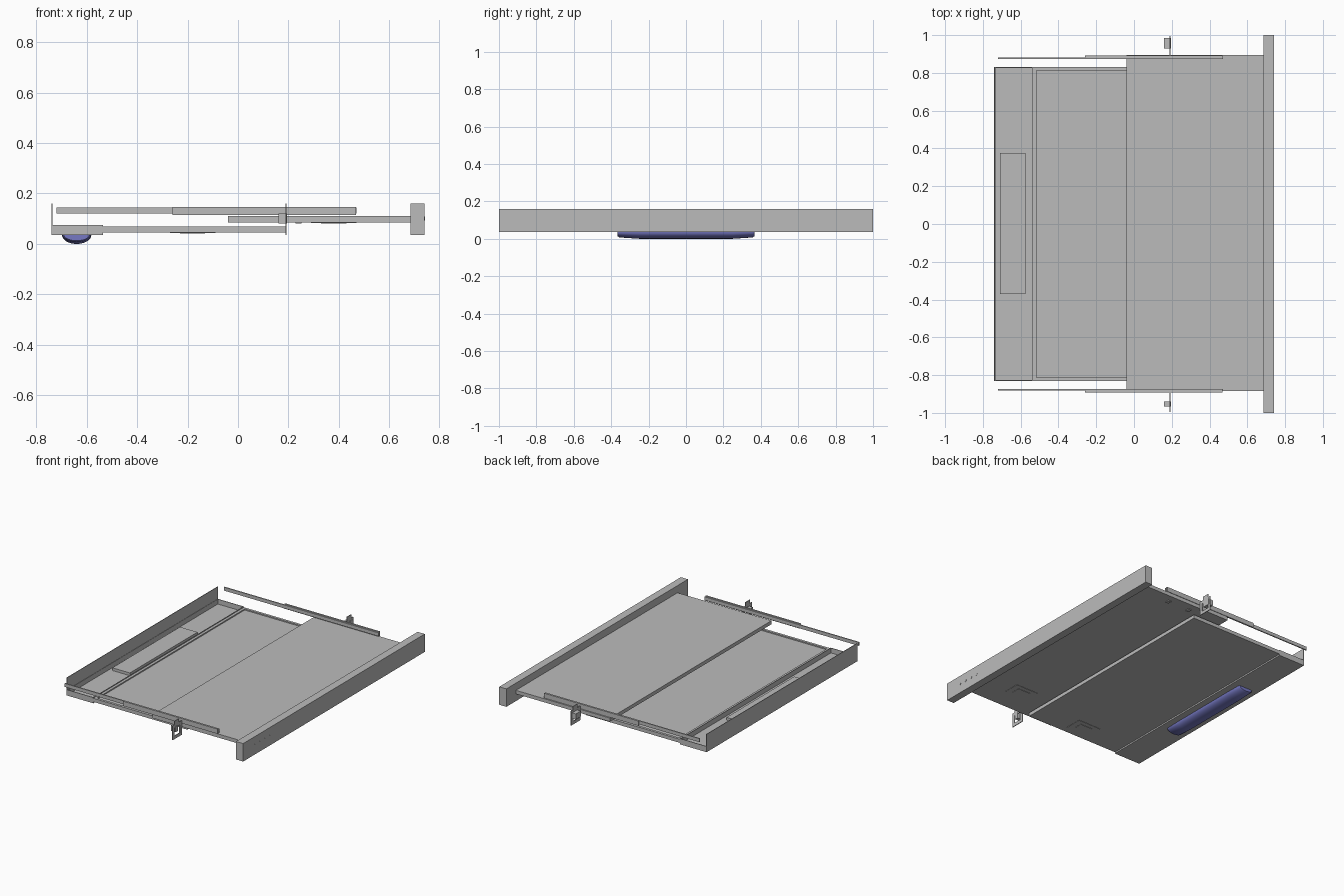
import bpy, bmesh, math

cube = bpy.data.objects.get("Cube")
if cube:
    bpy.data.objects.remove(cube)


def material(name, rgb):
    m = bpy.data.materials.new(name)
    m.use_nodes = True
    m.diffuse_color = (*rgb, 1)
    m.node_tree.nodes["Principled BSDF"].inputs["Base Color"].default_value = (*rgb, 1)
    return m


STEEL = material("steel grey", (0.5, 0.5, 0.5))
LENS = material("lamp blue", (0.18, 0.19, 0.55))


def finish(name, bm, mat=STEEL):
    bmesh.ops.recalc_face_normals(bm, faces=bm.faces[:])
    mesh = bpy.data.meshes.new(name)
    bm.to_mesh(mesh)
    bm.free()
    mesh.materials.append(mat)
    ob = bpy.data.objects.new(name, mesh)
    bpy.context.collection.objects.link(ob)
    return ob


def add_box(bm, x, y, z):
    """Add a box given as (min, max) pairs and return its vertices."""
    verts = bmesh.ops.create_cube(bm, size=1)["verts"]
    for v in verts:
        for i, (lo, hi) in enumerate((x, y, z)):
            v.co[i] = lo if v.co[i] < 0 else hi
    return verts


def box(name, *spans):
    bm = bmesh.new()
    add_box(bm, *spans)
    return finish(name, bm)


def tray(name, x, y, z, rim, depth):
    """Box whose top face is inset and sunk to leave a rim."""
    bm = bmesh.new()
    add_box(bm, x, y, z)
    top = max(bm.faces, key=lambda f: f.calc_center_median().z)
    bmesh.ops.inset_region(bm, faces=[top], thickness=rim)
    inner = bmesh.ops.extrude_face_region(bm, geom=[top])["geom"]
    bmesh.ops.translate(bm, vec=(0, 0, -depth),
                        verts=[v for v in inner if isinstance(v, bmesh.types.BMVert)])
    bmesh.ops.delete(bm, geom=[top], context="FACES")
    return finish(name, bm)


def frame(name, x, y, z, border):
    """Thin upright plate across x with a rectangular window."""
    bm = bmesh.new()
    add_box(bm, x, y, (z[0], z[0] + border))
    add_box(bm, x, y, (z[1] - border, z[1]))
    for a in (y[0], y[1] - border):
        add_box(bm, x, (a, a + border), (z[0] + border, z[1] - border))
    return finish(name, bm)


# Main panels
box("front_panel", (0.685, 0.74), (-1, 1), (0.035, 0.16))
box("sliding_panel", (-0.04, 0.685), (-0.885, 0.895), (0.085, 0.11))
tray("filter_panel", (-0.535, 0.19), (-0.83, 0.83), (0.045, 0.07), 0.025, 0.008)

# Rear lamp tray with tall back wall and lamp housing
tray("rear_tray", (-0.738, -0.535), (-0.83, 0.83), (0.035, 0.075), 0.006, 0.034)
box("back_wall", (-0.74, -0.736), (-0.83, 0.83), (0.035, 0.16))
box("lamp_housing", (-0.71, -0.575), (-0.37, 0.375), (0.038, 0.06))

# Lamp lens: half-ellipse sections lofted along y
bm = bmesh.new()
rings = []
for y, width, drop in ((-0.365, 0.05, 0.022), (-0.355, 0.056, 0.028), (-0.25, 0.058, 0.035),
                       (0.25, 0.058, 0.035), (0.355, 0.056, 0.028), (0.365, 0.05, 0.022)):
    rings.append([bm.verts.new((-0.64 + width * math.cos(math.pi * i / 16), y,
                                0.035 - drop * math.sin(math.pi * i / 16)))
                  for i in range(17)])
for a, b in zip(rings, rings[1:]):
    for i in range(17):
        j = (i + 1) % 17
        bm.faces.new((a[i], a[j], b[j], b[i]))
bm.faces.new(rings[0])
bm.faces.new(rings[-1])
lens = finish("lamp_lens", bm, LENS)
bpy.context.view_layer.objects.active = lens
lens.select_set(True)
bpy.ops.object.shade_smooth_by_angle(angle=math.radians(30))
lens.select_set(False)

# Telescopic rails and mounting brackets on both sides
for side, s, shift in (("left", 1, 0.005), ("right", -1, -0.005)):
    def span(a, b):
        return tuple(sorted((s * a + shift, s * b + shift)))

    box(side + "_inner_rail", (-0.72, 0.47), span(0.869, 0.877), (0.12, 0.144))
    bm = bmesh.new()
    add_box(bm, (-0.26, 0.468), span(0.883, 0.888), (0.114, 0.147))
    for z in (0.114, 0.144):
        add_box(bm, (-0.26, 0.468), span(0.877, 0.884), (z, z + 0.003))
    finish(side + "_outer_rail", bm)
    frame(side + "_bracket_plate", (0.188, 0.193), span(0.89, 0.99), (0.035, 0.135), 0.022)
    box(side + "_bracket_tab", (0.188, 0.193), span(0.92, 0.97), (0.134, 0.16))
    block = (0.93, 0.985) if s > 0 else (-0.965, -0.94)
    box(side + "_bracket_block", (0.16, 0.195), block, (0.08, 0.12))

# Latches under the panels
for name, x, y, z in (("sliding_panel_latch", 0.38, -0.68, 0.085),
                      ("filter_latch", -0.18, -0.72, 0.045)):
    box(name, (x - 0.09, x + 0.09), (y - 0.06, y + 0.06), (z - 0.002, z + 0.001))
    box(name + "_grip", (x - 0.05, x + 0.05), (y - 0.03, y + 0.03), (z - 0.004, z))

# Small feet below the sliding panel and control buttons on the front
for i, x in enumerate((0.24, 0.41)):
    box(f"panel_foot_{i + 1}", (x - 0.012, x + 0.012), (0.82, 0.85), (0.08, 0.086))
for i in range(4):
    bm = bmesh.new()
    bmesh.ops.create_cone(bm, cap_ends=True, segments=12, radius1=0.008, radius2=0.008, depth=0.002)
    button = finish(f"button_{i + 1}", bm)
    button.rotation_euler.y = math.pi / 2
    button.location = (0.74, -0.87 + 0.055 * i, 0.1)
